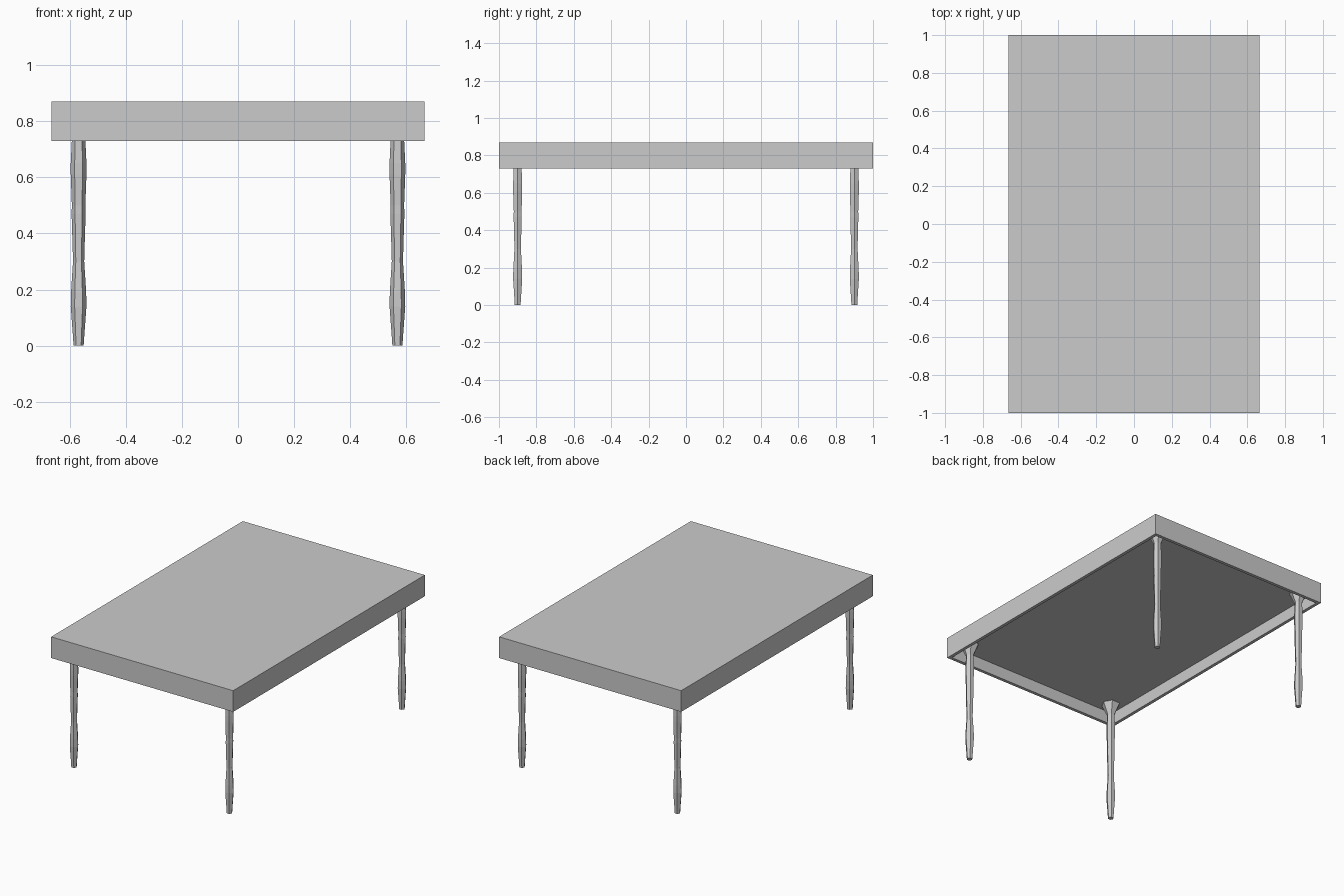
import bpy, bmesh, math

if "Cube" in bpy.data.objects:
    bpy.data.objects.remove(bpy.data.objects["Cube"])

W, L = 0.665, 1.0            # half width, half length
Z_BOTTOM, Z_CEIL, Z_TOP = 0.73, 0.81, 0.87
RIM = 0.03


def make_object(name, bm):
    bmesh.ops.recalc_face_normals(bm, faces=bm.faces)
    mesh = bpy.data.meshes.new(name)
    bm.to_mesh(mesh)
    bm.free()
    obj = bpy.data.objects.new(name, mesh)
    bpy.context.collection.objects.link(obj)
    return obj


# Table top: one box, underside inset and pushed up to leave an apron rim
bm = bmesh.new()
bmesh.ops.create_cube(bm, size=1)
for v in bm.verts:
    v.co.x *= 2 * W
    v.co.y *= 2 * L
    v.co.z = Z_TOP if v.co.z > 0 else Z_BOTTOM
bm.normal_update()
under = next(f for f in bm.faces if f.normal.z < -0.9)
bmesh.ops.inset_region(bm, faces=[under], thickness=RIM)
pushed = bmesh.ops.extrude_face_region(bm, geom=[under])["geom"]
for v in (g for g in pushed if isinstance(g, bmesh.types.BMVert)):
    v.co.z = Z_CEIL
if under.is_valid:
    bmesh.ops.delete(bm, geom=[under], context='FACES_ONLY')
make_object("table_top", bm)

# Turned leg profile: (radius, height), flaring where it meets the top
PROFILE = [(0.018, 0.0), (0.021, 0.045), (0.028, 0.14), (0.027, 0.19),
           (0.020, 0.30), (0.021, 0.34), (0.025, 0.47), (0.024, 0.50),
           (0.028, 0.61), (0.028, 0.65), (0.024, 0.735), (0.058, Z_CEIL)]
SIDES = 6


def make_leg(name, x, y):
    bm = bmesh.new()
    rings = [[bm.verts.new((x + r * math.cos(i * math.tau / SIDES),
                            y + r * math.sin(i * math.tau / SIDES), z))
              for i in range(SIDES)] for r, z in PROFILE]
    for a, b in zip(rings, rings[1:]):
        for i in range(SIDES):
            j = (i + 1) % SIDES
            bm.faces.new((a[i], a[j], b[j], b[i]))
    bm.faces.new(rings[0])
    bm.faces.new(rings[-1])
    make_object(name, bm)


# Four legs
for sx, side in ((-1, "left"), (1, "right")):
    for sy, end in ((-1, "front"), (1, "back")):
        make_leg(f"{end}_{side}_leg", sx * 0.568, sy * 0.90)
